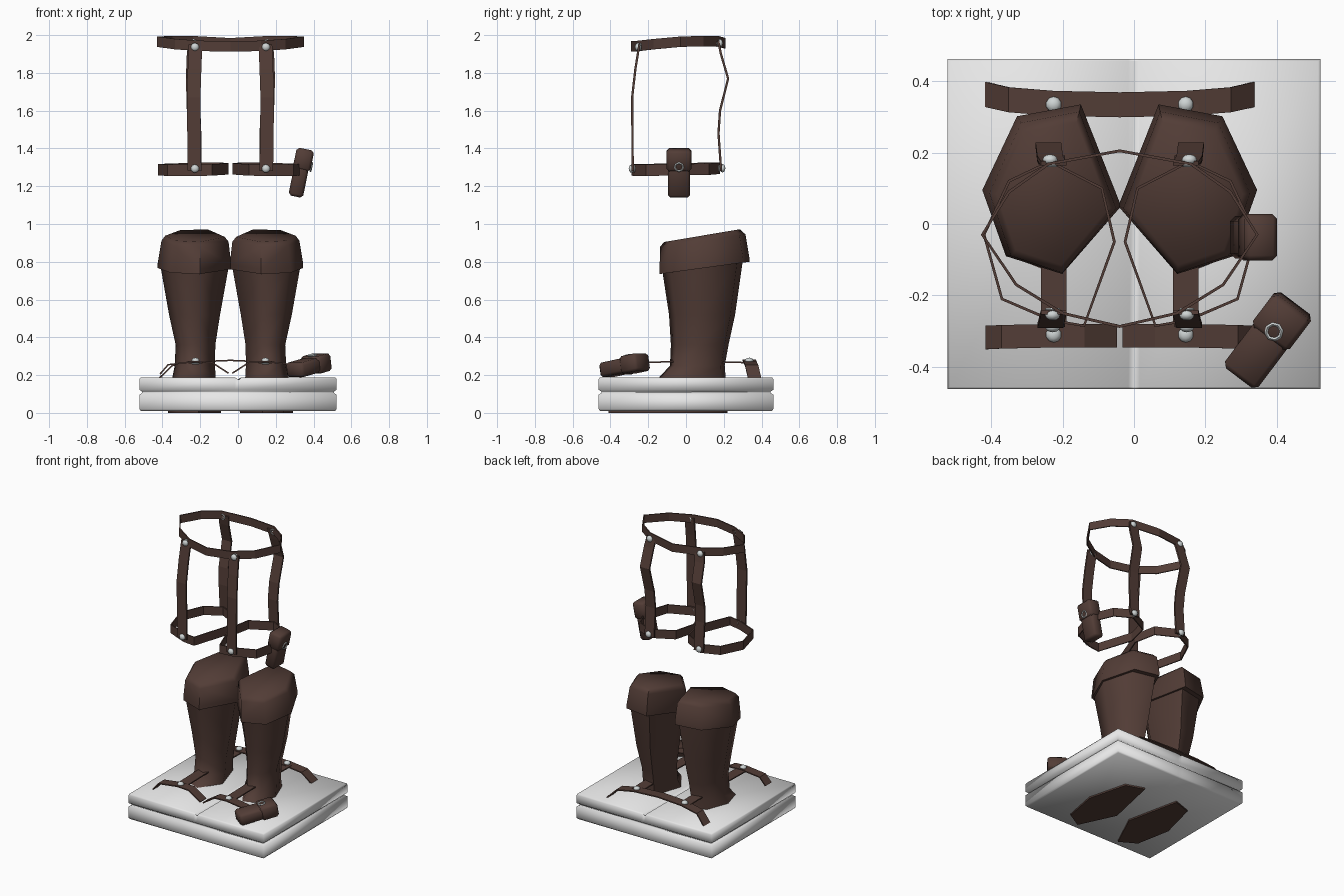
import bpy, bmesh, math
from mathutils import Matrix, Vector

if "Cube" in bpy.data.objects:
    bpy.data.objects.remove(bpy.data.objects["Cube"])

def material(name, rgb):
    m = bpy.data.materials.new(name)
    m.diffuse_color = (*rgb, 1)
    m.use_nodes = True
    m.node_tree.nodes["Principled BSDF"].inputs["Base Color"].default_value = m.diffuse_color
    return m

LEATHER = material("brown leather", (0.085, 0.046, 0.037))
STONE = material("white stand", (0.8, 0.8, 0.8))
METAL = material("pale metal", (0.62, 0.66, 0.66))
MID = -0.04  # symmetry plane of the outfit

def finish(bm, name, mat, angle=None):
    bmesh.ops.recalc_face_normals(bm, faces=bm.faces)
    me = bpy.data.meshes.new(name)
    bm.to_mesh(me)
    bm.free()
    me.materials.append(mat)
    ob = bpy.data.objects.new(name, me)
    bpy.context.collection.objects.link(ob)
    if angle is not None:
        bpy.context.view_layer.objects.active = ob
        ob.select_set(True)
        bpy.ops.object.shade_smooth_by_angle(angle=math.radians(angle))
        ob.select_set(False)
    return ob

def loft(bm, rings):
    vs = [[bm.verts.new(p) for p in r] for r in rings]
    n = len(vs[0])
    for a, b in zip(vs, vs[1:]):
        for i in range(n):
            j = (i + 1) % n
            bm.faces.new((a[i], a[j], b[j], b[i]))
    return vs

def flip(p, side):
    """Reflect a point to the other half of the outfit when side is -1."""
    return (p[0] if side == 1 else 2 * MID - p[0], *p[1:])

# Stand: two stacked slabs with a recess between and a V groove across the top
bm = bmesh.new()
rings = []
for inset, z, dip in ((0.008, 0.01, 0), (0, 0.02, 0), (0, 0.097, 0), (0.014, 0.105, 0),
                      (0.014, 0.113, 0), (0, 0.122, 0), (0, 0.178, 0), (0.006, 0.188, 0.02)):
    x, y = 0.522 - inset, 0.462 - inset
    xs = (-x, -0.016, 0, 0.016, x)
    rings.append([(a, -y, z - dip * (a == 0)) for a in xs] +
                 [(a, y, z - dip * (a == 0)) for a in reversed(xs)])
vs = loft(bm, rings)
bm.faces.new(vs[0])
for i in range(4):
    bm.faces.new((vs[-1][i], vs[-1][i + 1], vs[-1][8 - i], vs[-1][9 - i]))
finish(bm, "stand", STONE, 180)

# Boots: six-sided lofts, each ring fitted to a bounding box
HEX = [(0.25, 0.93), (0.71, 1.0), (1.0, 0.4), (0.575, 0.0), (0.17, 0.105), (0.0, 0.495)]

def hex_ring(x0, x1, y0, y1, zf, zb):
    return [(x0 + u * (x1 - x0), y0 + v * (y1 - y0), zf + v * (zb - zf)) for u, v in HEX]

SHAFT = [(-0.37, -0.09, -0.41, 0.22, 0, 0), (-0.375, -0.085, -0.41, 0.22, 0.05, 0.05),
         (-0.36, -0.10, -0.35, 0.22, 0.12, 0.12), (-0.348, -0.118, -0.145, 0.21, 0.185, 0.185),
         (-0.335, -0.122, -0.085, 0.205, 0.25, 0.25), (-0.33, -0.12, -0.08, 0.225, 0.36, 0.36),
         (-0.365, -0.095, -0.09, 0.26, 0.52, 0.52), (-0.41, -0.05, -0.125, 0.30, 0.75, 0.80)]
CUFF = [(-0.40, -0.06, -0.12, 0.30, 0.74, 0.80), (-0.425, -0.036, -0.14, 0.335, 0.735, 0.80),
        (-0.425, -0.036, -0.14, 0.335, 0.76, 0.825), (-0.405, -0.05, -0.137, 0.315, 0.88, 0.945),
        (-0.385, -0.07, -0.115, 0.285, 0.905, 0.972)]
for side, label in ((1, "left"), (-1, "right")):
    for part, boxes, ang in (("boot_shaft", SHAFT, 75), ("boot_cuff", CUFF, 65)):
        bm = bmesh.new()
        vs = loft(bm, [[flip(p, side) for p in hex_ring(*b)] for b in boxes])
        bm.faces.new(vs[0])
        bm.faces.new(vs[-1])
        finish(bm, f"{label}_{part}", LEATHER, ang)

# Leather strips: a ribbon along a path, thickened
def strip(name, pts, width, closed=False, thick=0.012):
    bm = bmesh.new()
    w = Vector(width) / 2
    rows = [(bm.verts.new(Vector(p) - w), bm.verts.new(Vector(p) + w)) for p in pts]
    if closed:
        rows.append(rows[0])
    for a, b in zip(rows, rows[1:]):
        bm.faces.new((a[0], b[0], b[1], a[1]))
    ob = finish(bm, name, LEATHER)
    mod = ob.modifiers.new("thickness", 'SOLIDIFY')
    mod.thickness, mod.offset = thick, 0
    return ob

# Rivet: domed stud outside and a small ring on the inner face
def ring(name, matrix, major=0.018, minor=0.004):
    bm = bmesh.new()
    n, k = 8, 4
    rows = []
    for i in range(n + 1):
        a = 2 * math.pi * (i % n) / n
        rows.append([matrix @ Vector(((major + minor * math.cos(t)) * math.cos(a),
                                      (major + minor * math.cos(t)) * math.sin(a),
                                      minor * math.sin(t)))
                     for t in (2 * math.pi * j / k for j in range(k))])
    loft(bm, rows)
    bmesh.ops.remove_doubles(bm, verts=bm.verts, dist=1e-5)
    finish(bm, name, METAL, 60)

def rivet(name, pos, out):
    rot = Vector(out).to_track_quat('Z', 'Y').to_matrix().to_4x4()
    bm = bmesh.new()
    bmesh.ops.create_uvsphere(bm, u_segments=10, v_segments=6, radius=0.022,
                              matrix=Matrix.Translation(pos) @ rot @ Matrix.Diagonal((1, 1, 0.7, 1)))
    finish(bm, name + "_stud", METAL, 60)
    ring(name + "_ring", Matrix.Translation(Vector(pos) - Vector(out) * 0.016) @ rot)

# Standing harness: waist belt
half = [(-0.24, 0.168, 1.968), (-0.35, 0.09, 1.968), (-0.425, -0.03, 1.965),
        (-0.33, -0.17, 1.952), (-0.20, -0.25, 1.943)]
belt = [(MID, 0.205, 1.957)] + half + [(MID, -0.287, 1.94)] + [flip(p, -1) for p in reversed(half)]
strip("waist_belt", belt, (0, 0, 0.055), True, 0.008)

# Leg loops, hanging straps and rivets
LOOP = [(-0.235, 0.175, 1.295), (-0.35, 0.12, 1.29), (-0.42, -0.03, 1.288), (-0.37, -0.21, 1.284),
        (-0.23, -0.27, 1.284), (-0.14, -0.285, 1.286), (-0.055, -0.05, 1.292), (-0.09, 0.10, 1.295)]
FRONT = [(-0.225, -0.247, 1.95), (-0.23, -0.268, 1.82), (-0.235, -0.285, 1.67), (-0.23, -0.282, 1.28)]
BACK = [(-0.225, 0.17, 1.97), (-0.235, 0.185, 1.90), (-0.24, 0.223, 1.77), (-0.235, 0.18, 1.60),
        (-0.23, 0.172, 1.48), (-0.23, 0.186, 1.28)]
for side, label in ((1, "left"), (-1, "right")):
    m = lambda pts: [flip(p, side) for p in pts]
    strip(f"{label}_leg_loop", m(LOOP), (0, 0, 0.06), True, 0.008)
    strip(f"{label}_front_strap", m(FRONT), (0.072, 0, 0))
    strip(f"{label}_back_strap", m(BACK), (0.072, 0, 0))
    for tag, p, out in (("front_top", (-0.228, -0.255, 1.937), (0, -1, 0)),
                        ("front_low", (-0.228, -0.288, 1.293), (0, -1, 0)),
                        ("back_top", (-0.235, 0.18, 1.957), (0, 1, 0)),
                        ("back_low", (-0.235, 0.193, 1.295), (0, 1, 0))):
        rivet(f"{label}_{tag}_rivet", flip(p, side), out)

# Discarded harness lying on the stand, sunk in so only its upper half shows
half = [(-0.425, 0.365, 0.175), (-0.35, 0.348, 0.25), (-0.225, 0.338, 0.27)]
strip("fallen_belt", half + [(MID, 0.334, 0.278)] + [flip(p, -1) for p in reversed(half)],
      (0, 0.07, 0), False, 0.008)
FALLEN_LOOP = [(-0.413, -0.318, 0.205), (-0.37, -0.316, 0.255), (-0.23, -0.313, 0.272),
               (-0.14, -0.313, 0.268), (-0.05, -0.313, 0.21)]
for side, label in ((1, "left"), (-1, "right")):
    m = lambda pts: [flip(p, side) for p in pts]
    strip(f"{label}_fallen_loop", m(FALLEN_LOOP), (0, 0.066, 0), False, 0.008)
    strip(f"{label}_fallen_strap", m([(-0.225, 0.335, 0.266), (-0.225, 0.0, 0.272), (-0.225, -0.31, 0.266)]),
          (0.072, 0, 0), False, 0.008)
    rivet(f"{label}_fallen_belt_rivet", flip((-0.225, 0.335, 0.277), side), (0, 0, 1))
    rivet(f"{label}_fallen_loop_rivet", flip((-0.225, -0.31, 0.277), side), (0, 0, 1))

# Pouches: rounded body, wider flap over the top half and a ring fastener
def box(name, size, offset, matrix, bevel):
    bm = bmesh.new()
    bmesh.ops.create_cube(bm, size=1, matrix=Matrix.Translation(offset) @ Matrix.Diagonal((*size, 1)))
    bmesh.ops.bevel(bm, geom=bm.edges[:], offset=bevel, segments=1, affect='EDGES')
    bm.transform(matrix)
    finish(bm, name, LEATHER, 50)

def pouch(label, matrix):
    box(label + "_pouch_body", (0.078, 0.118, 0.245), (0, 0, -0.005), matrix, 0.014)
    box(label + "_pouch_flap", (0.094, 0.13, 0.115), (0.002, 0, 0.072), matrix, 0.014)
    ring(label + "_pouch_ring", matrix @ Matrix.Translation((0.051, 0, 0.042)) @
         Matrix.Rotation(math.pi / 2, 4, 'Y'), 0.022, 0.005)

pouch("hip", Matrix.Translation((0.33, -0.037, 1.27)) @ Matrix.Rotation(0.2, 4, 'Y'))
zdir = Vector((0.59, 0.78, 0.17)).normalized()
ydir = zdir.cross(Vector((0, 0, 1))).normalized()
xdir = ydir.cross(zdir)
pouch("fallen", Matrix.Translation((0.372, -0.328, 0.247)) @ Matrix((xdir, ydir, zdir)).transposed().to_4x4())
